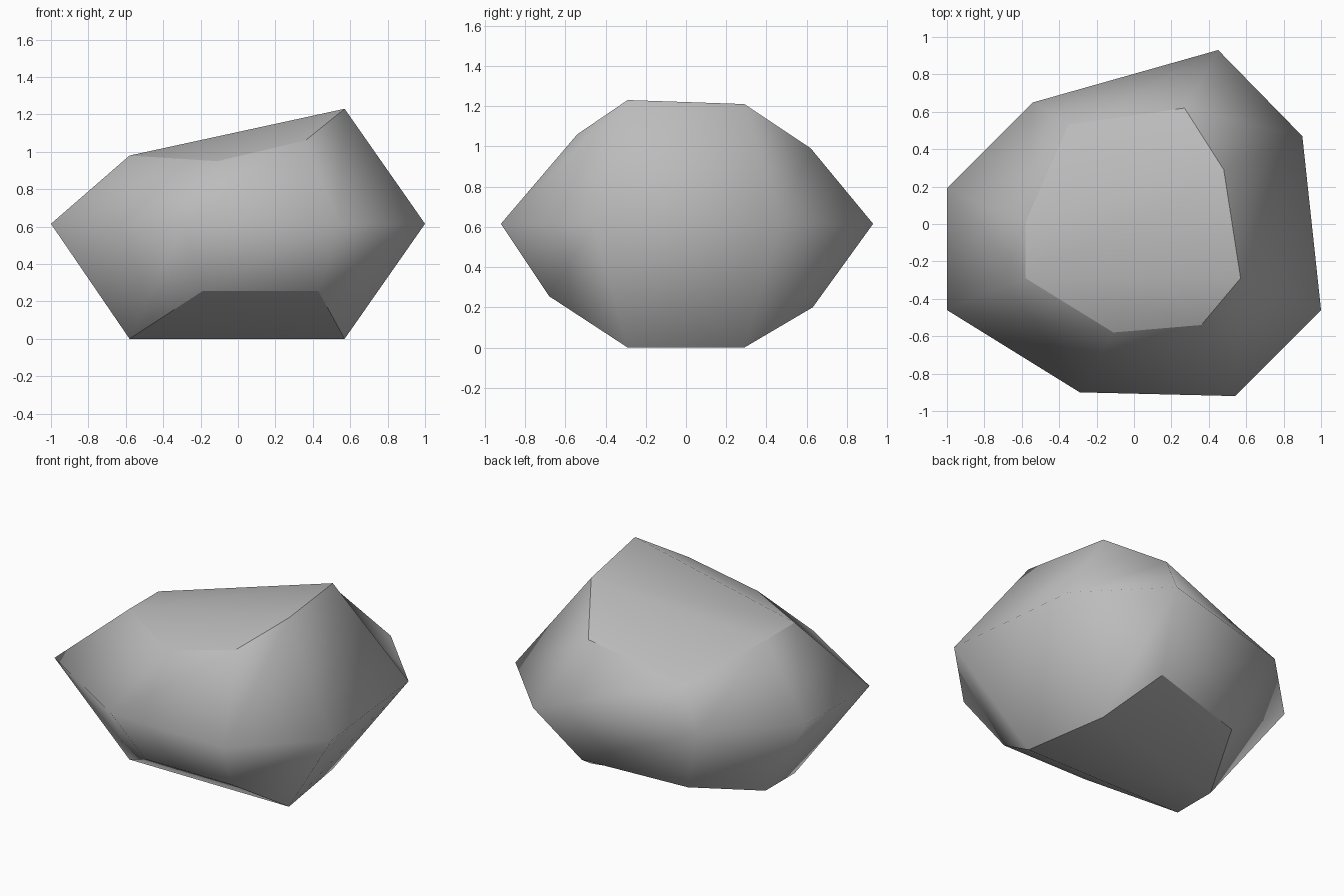
import bpy
import bmesh

cube = bpy.data.objects.get("Cube")
if cube:
    bpy.data.objects.remove(cube, do_unlink=True)

# Stone colour
stone = bpy.data.materials.new("stone_grey")
stone.use_nodes = True
colour = (0.5, 0.5, 0.5, 1.0)
stone.diffuse_color = colour
stone.node_tree.nodes["Principled BSDF"].inputs["Base Color"].default_value = colour

# Three eight-sided outlines, anticlockwise from the front left corner
WAIST = 0.615
lower = [(-.58, -.29, 0), (-.19, -.68, .255), (.43, -.68, .255), (.57, -.29, 0),
         (.48, .29, 0), (.31, .63, .2), (-.35, .48, .14), (-.58, .01, 0)]
middle = [(x, y, WAIST) for x, y in [
    (-1, -.46), (-.29, -.9), (.54, -.92), (1, -.46),
    (.9, .47), (.45, .93), (-.54, .65), (-1, .19)]]
upper = [(-.58, -.29, .98), (-.11, -.58, .95), (.36, -.54, 1.06), (.57, -.29, 1.23),
         (.48, .29, 1.21), (.27, .62, .99), (-.35, .53, .82), (-.58, .01, .98)]

bm = bmesh.new()
rings = [[bm.verts.new(p) for p in ring] for ring in (lower, middle, upper)]

# Sloping sides
for below, above in zip(rings, rings[1:]):
    for i in range(8):
        j = (i + 1) % 8
        bm.faces.new((below[i], below[j], above[j], above[i]))
sides = set(bm.faces)

# Top and bottom, each a front, centre and back facet
for ring in (rings[0][::-1], rings[2]):
    # The reversed ring starts at the back, so the same split fits both
    for facet in ((0, 1, 2, 3), (0, 3, 4, 7), (4, 5, 6, 7)):
        bm.faces.new([ring[i] for i in facet])

# Smooth shading with crisp rims round the top and bottom
for face in bm.faces:
    face.smooth = True
for edge in bm.edges:
    edge.smooth = len({face in sides for face in edge.link_faces}) == 1
bmesh.ops.recalc_face_normals(bm, faces=bm.faces[:])

mesh = bpy.data.meshes.new("rock")
bm.to_mesh(mesh)
bm.free()
mesh.materials.append(stone)
rock = bpy.data.objects.new("rock", mesh)
bpy.context.collection.objects.link(rock)
